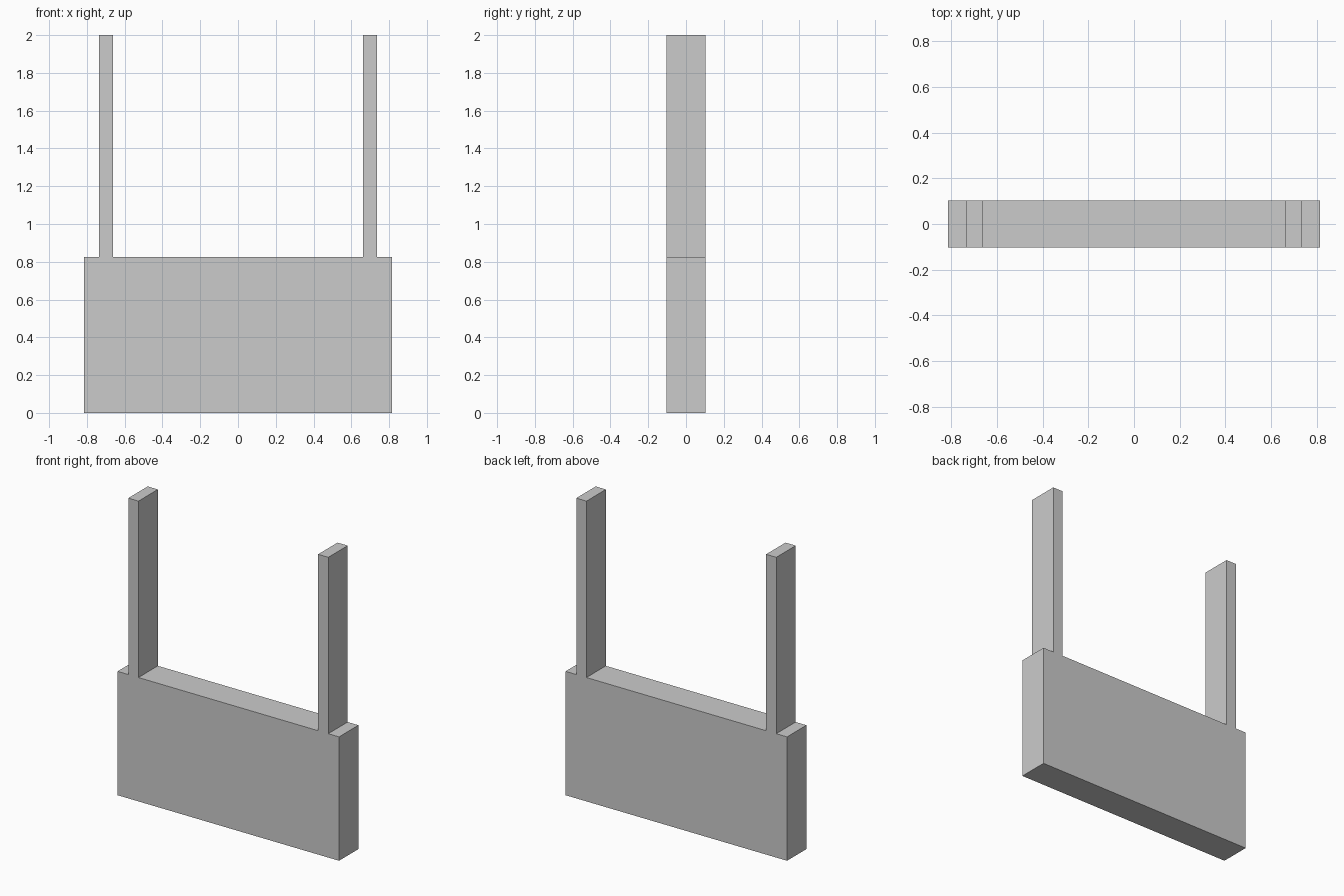
import bpy
import bmesh

if "Cube" in bpy.data.objects:
    bpy.data.objects.remove(bpy.data.objects["Cube"])

HALF_DEPTH = 0.102
BODY_HALF_WIDTH, BODY_TOP = 0.816, 0.825
POST_IN, POST_OUT, POST_TOP = 0.662, 0.737, 2.0

# Right half of the front outline: slab with a flush upright post
half = [(BODY_HALF_WIDTH, 0), (BODY_HALF_WIDTH, BODY_TOP),
        (POST_OUT, BODY_TOP), (POST_OUT, POST_TOP),
        (POST_IN, POST_TOP), (POST_IN, BODY_TOP)]
outline = half + [(-x, z) for x, z in reversed(half)]

# Extrude the mirrored outline through the depth
bm = bmesh.new()
face = bm.faces.new([bm.verts.new((x, -HALF_DEPTH, z)) for x, z in outline])
result = bmesh.ops.extrude_face_region(bm, geom=[face], use_keep_orig=True)
moved = [g for g in result["geom"] if isinstance(g, bmesh.types.BMVert)]
bmesh.ops.translate(bm, verts=moved, vec=(0, 2 * HALF_DEPTH, 0))
bmesh.ops.recalc_face_normals(bm, faces=bm.faces)

mesh = bpy.data.meshes.new("slab_with_posts")
bm.to_mesh(mesh)
bm.free()
bpy.context.collection.objects.link(bpy.data.objects.new("slab_with_posts", mesh))
